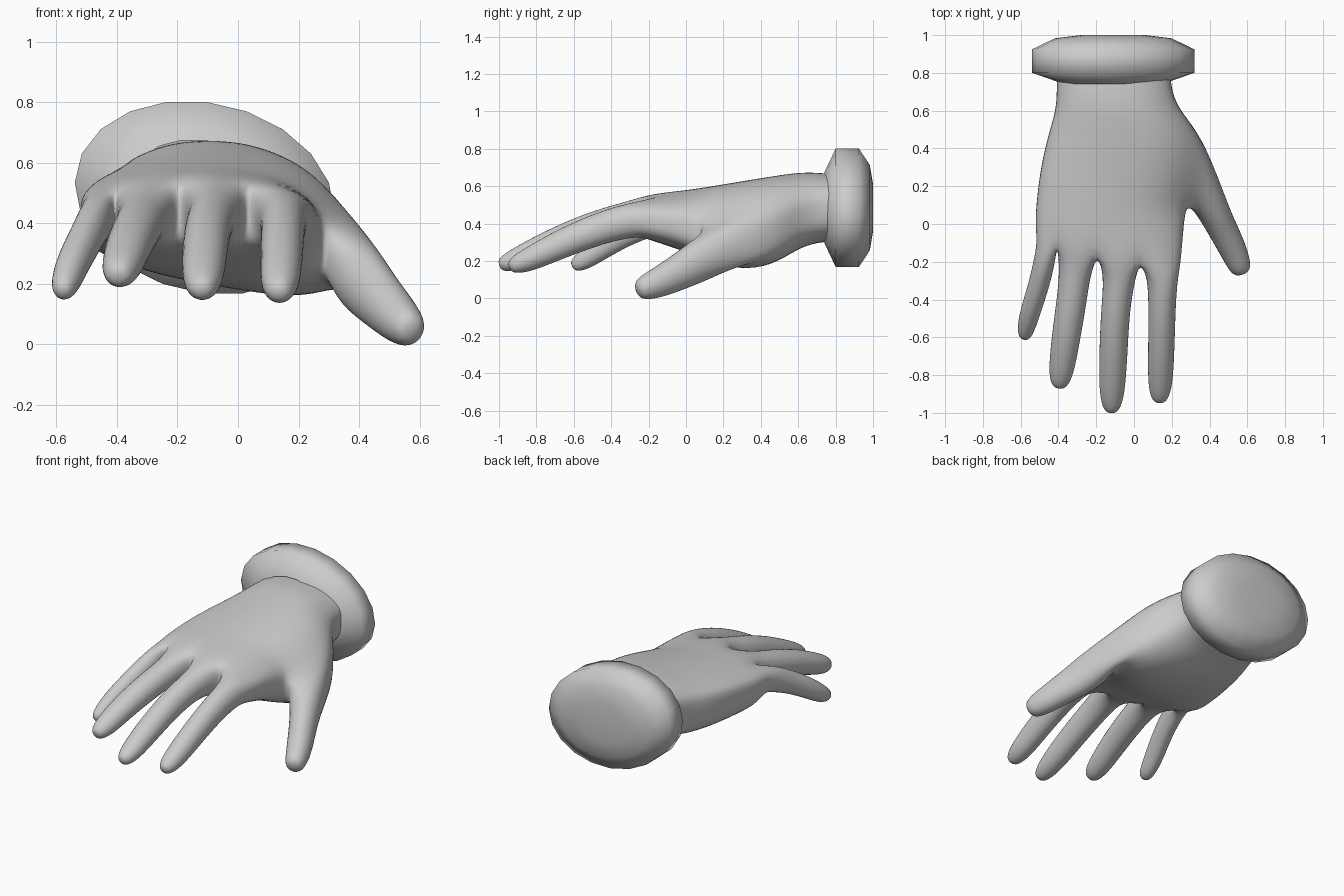
import bpy, bmesh, math
from mathutils import Vector

cube = bpy.data.objects.get("Cube")
if cube:
    bpy.data.objects.remove(cube)

GREY = (0.6, 0.6, 0.6, 1)
mat = bpy.data.materials.new("plain grey")
mat.use_nodes = True
mat.diffuse_color = GREY
mat.node_tree.nodes["Principled BSDF"].inputs["Base Color"].default_value = GREY


def finish(bm, name):
    bmesh.ops.recalc_face_normals(bm, faces=bm.faces)
    for f in bm.faces:
        f.smooth = True
    mesh = bpy.data.meshes.new(name)
    bm.to_mesh(mesh)
    bm.free()
    mesh.materials.append(mat)
    obj = bpy.data.objects.new(name, mesh)
    bpy.context.collection.objects.link(obj)
    return obj


def bridge(bm, a, b, skip=()):
    n = len(a)
    for i in range(n):
        if i not in skip:
            bm.faces.new((a[i], a[(i + 1) % n], b[(i + 1) % n], b[i]))


def tube(bm, ring, path):
    """Grow a digit from an eight-vertex opening; path holds (x, y, z, half width, half height)."""
    pts = [Vector(p[:3]) for p in path]
    for i, (_, _, _, wide, tall) in enumerate(path):
        d = (pts[min(i + 1, len(pts) - 1)] - pts[max(i - 1, 0)]).normalized()
        out = Vector((0, 0, 1)).cross(d).normalized()
        up = d.cross(out)
        new = []
        for k in range(8):
            a = math.radians(135 - 45 * k)
            new.append(bm.verts.new(pts[i] + 1.15 * (out * wide * math.cos(a) + up * tall * math.sin(a))))
        bridge(bm, ring, new)
        ring = new
    bm.faces.new(ring)


# Palm: cross-sections from wrist to knuckles
COLS = (0, .07, .135, .28, .42, .57, .72, .865, 1)
# y, right edge, left edge, top, bottom, middle, tilt
ROWS = (
    (.84, -.41, .19, .66, .31, .49, 0),
    (.70, -.41, .20, .675, .30, .49, 0),
    (.60, -.415, .245, .675, .27, .47, .02),
    (.46, -.46, .365, .655, .20, .40, .07),
    (.28, -.50, .37, .625, .185, .39, .08),
    (.10, -.52, .28, .595, .22, .40, .05),
    (.00, -.525, .265, .58, .255, .42, .02),
    (None, -.515, .25, .565, .31, .43, .01),
)
bm = bmesh.new()
rings = []
for y, xl, xr, zt, zb, zm, tilt in ROWS:
    top, bottom = [], []
    for c, s in enumerate(COLS):
        t = 2 * s - 1
        mid = zm - tilt * t
        x = xl + (xr - xl) * (.5 + t * .49)
        yy = -.09 - .12 * min(1, 1.5 * s) if y is None else y
        dip = .012 if y is None and c in (2, 4, 6) else 0
        hi = mid + (zt - mid) * (1 - .3 * t**2 - .3 * t**4) - dip
        lo = mid + (zb - tilt * t - mid) * (1 - .4 * t**4) + dip
        top.append(bm.verts.new((x, yy, hi)))
        bottom.append(bm.verts.new((x, yy, lo)))
    side_r = bm.verts.new((xr, top[-1].co.y, zm - tilt))
    side_l = bm.verts.new((xl, top[0].co.y, zm + tilt))
    rings.append(top + [side_r] + bottom[::-1] + [side_l])

# Ring order: 0-8 top, 9 thumb side, 10-18 bottom, 19 outer side
for r in range(len(rings) - 1):
    bridge(bm, rings[r], rings[r + 1], skip=(8, 9) if r in (3, 4) else ())

# Fingers share web vertices in the gaps between them
knuckle = rings[-1]
web = {0: knuckle[19], 8: knuckle[9]}
for c in (2, 4, 6):
    a, b = knuckle[c].co, knuckle[18 - c].co
    web[c] = bm.verts.new((a + b) / 2 + Vector((0, .02, 0)))

little = ((-.472, -.19, .41, .054, .075), (-.505, -.33, .345, .053, .065),
          (-.548, -.46, .265, .052, .06), (-.572, -.555, .197, .046, .05),
          (-.582, -.612, .168, .026, .028))
ring_finger = ((-.312, -.26, .42, .078, .08), (-.332, -.42, .385, .076, .078),
               (-.36, -.60, .33, .073, .072), (-.382, -.76, .262, .066, .062),
               (-.392, -.83, .235, .052, .05), (-.397, -.87, .22, .028, .028))
middle = ((-.077, -.29, .43, .078, .088), (-.098, -.45, .395, .073, .082),
          (-.108, -.65, .325, .072, .075), (-.115, -.85, .235, .068, .064),
          (-.118, -.95, .192, .054, .05), (-.12, -1.002, .175, .028, .028))
index = ((.152, -.29, .42, .075, .088), (.148, -.45, .38, .069, .082),
         (.145, -.65, .3, .067, .075), (.14, -.82, .217, .064, .064),
         (.137, -.90, .183, .052, .05), (.135, -.948, .165, .028, .028))
for j, path in enumerate((little, ring_finger, middle, index)):
    c = 2 * j
    opening = ([knuckle[c + k] for k in range(3)] + [web[c + 2]]
               + [knuckle[18 - c - k] for k in (2, 1, 0)] + [web[c]])
    tube(bm, opening, path)

# Thumb grows from the opening in the palm's side
back, mid, front = rings[3], rings[4], rings[5]
opening = [front[8], mid[8], back[8], back[9], back[10], mid[10], front[10], front[9]]
tube(bm, opening, ((.395, .12, .23, .088, .115), (.455, .0, .16, .076, .098),
                   (.512, -.11, .102, .072, .083), (.552, -.2, .063, .063, .07),
                   (.576, -.268, .042, .046, .046)))

hand = finish(bm, "hand")
sub = hand.modifiers.new("smooth surface", 'SUBSURF')
sub.levels = sub.render_levels = 2

# Cuff: flared oval band with a rounded closed back
bm = bmesh.new()
SIDES = 20
last = None
for y, s in ((.74, .6), (.80, 1), (.925, 1), (.983, .72), (1.0, .4)):
    ring = []
    for k in range(SIDES):
        a = math.tau * (k + .5) / SIDES
        dz = .32 * s * math.sin(a)
        ring.append(bm.verts.new((-.11 + .425 * s * math.cos(a) - .19 * dz, y, .485 + dz)))
    if last:
        bridge(bm, last, ring)
    last = ring
bm.faces.new(last)
finish(bm, "cuff")
